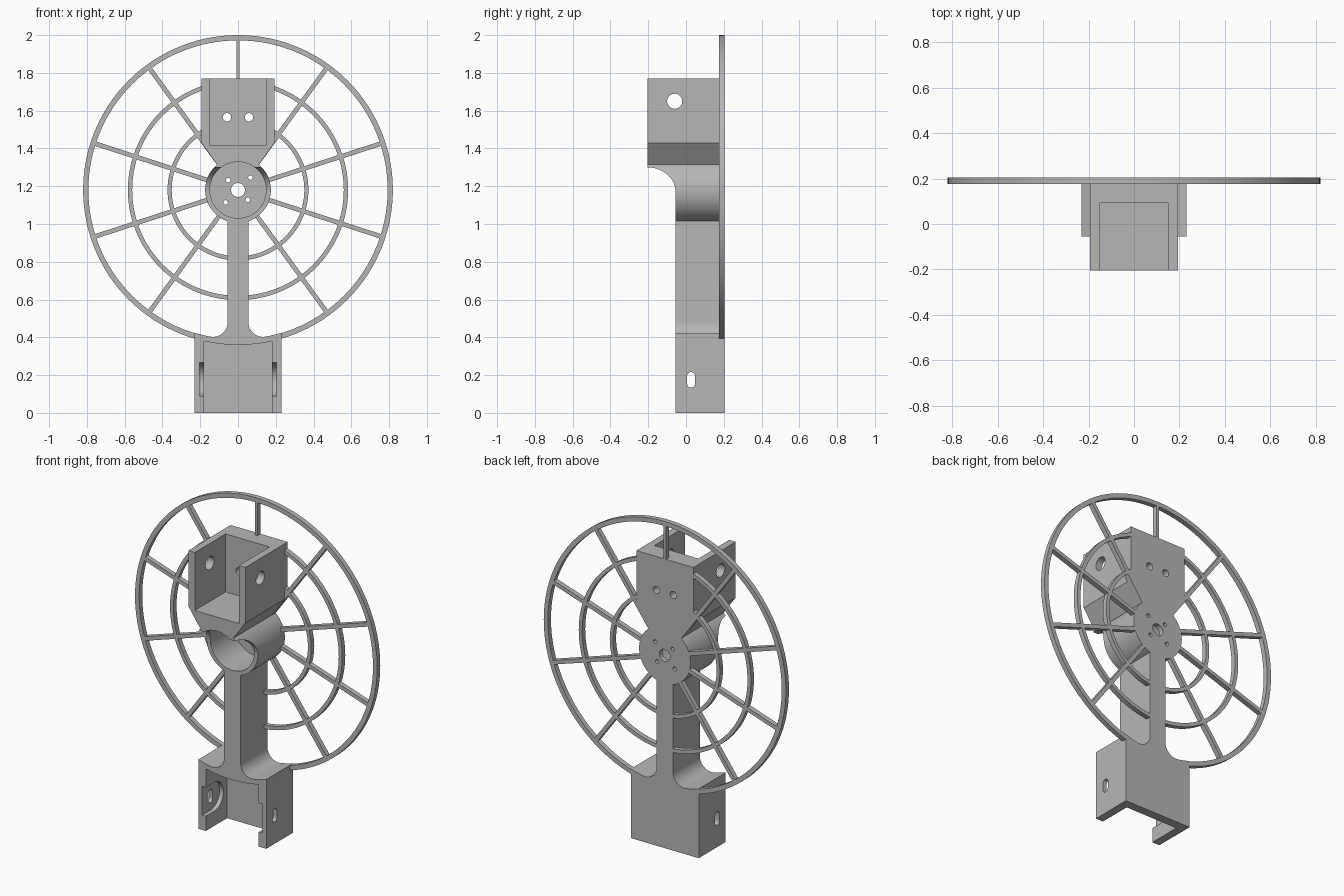
import bpy, bmesh, math
from mathutils import Matrix, Vector

cube = bpy.data.objects.get("Cube")
if cube:
    bpy.data.objects.remove(cube, do_unlink=True)

grey = bpy.data.materials.new("plain_grey")
grey.use_nodes = True
colour = (0.47, 0.47, 0.47, 1)
grey.diffuse_color = colour
grey.node_tree.nodes["Principled BSDF"].inputs["Base Color"].default_value = colour

HUB_Z = 1.18                 # wheel centre height
FRONT, BACK = -0.205, 0.205  # overall depth
MID = -0.055                 # front of stem and base
RIM_Y = 0.175                # front of wheel lattice


def make(name, bm):
    bmesh.ops.recalc_face_normals(bm, faces=bm.faces)
    mesh = bpy.data.meshes.new(name)
    bm.to_mesh(mesh)
    bm.free()
    mesh.materials.append(grey)
    ob = bpy.data.objects.new(name, mesh)
    bpy.context.collection.objects.link(ob)
    return ob


def prism(name, pts, lo, hi, axis="y"):
    """Extrude a 2D outline along y (points are x, z) or x (points are y, z)."""
    bm = bmesh.new()
    place = (lambda p, d: (p[0], d, p[1])) if axis == "y" else (lambda p, d: (d, p[0], p[1]))
    face = bm.faces.new([bm.verts.new(place(p, lo)) for p in pts])
    new = bmesh.ops.extrude_face_region(bm, geom=[face])["geom"]
    move = Vector(place((0, 0), hi - lo))
    bmesh.ops.translate(bm, verts=[g for g in new if isinstance(g, bmesh.types.BMVert)], vec=move)
    return make(name, bm)


def arc(cx, cz, rx, a0, a1, n, rz=None):
    rz = rx if rz is None else rz
    angles = [math.radians(a0 + (a1 - a0) * i / n) for i in range(n + 1)]
    return [(cx + rx * math.cos(a), cz + rz * math.sin(a)) for a in angles]


def circle(cx, cz, r, n=48):
    return arc(cx, cz, r, 0, 360, n)[:-1]


def rect(u0, v0, u1, v1):
    return [(u0, v0), (u1, v0), (u1, v1), (u0, v1)]


def select_only(ob):
    bpy.ops.object.select_all(action="DESELECT")
    ob.select_set(True)
    bpy.context.view_layer.objects.active = ob


def cut(ob, cutters):
    select_only(ob)
    for c in cutters:
        mod = ob.modifiers.new("cut", "BOOLEAN")
        mod.operation, mod.solver, mod.object = "DIFFERENCE", "EXACT", c
        bpy.ops.object.modifier_apply(modifier=mod.name)


def ring(name, outer, width):
    bm = bmesh.new()
    corners = [(outer - width, RIM_Y), (outer, RIM_Y), (outer, BACK), (outer - width, BACK)]
    vs = [bm.verts.new((x, y, HUB_Z)) for x, y in corners]
    edges = [bm.edges.new((vs[i], vs[(i + 1) % 4])) for i in range(4)]
    bmesh.ops.spin(bm, geom=vs + edges, cent=(0, 0, HUB_Z), axis=(0, 1, 0),
                   angle=math.tau, steps=120, use_merge=True)
    bmesh.ops.remove_doubles(bm, verts=bm.verts, dist=0.0001)
    return make(name, bm)


# Wheel lattice: three rings and the spokes
rings = [ring("outer_ring", 0.82, 0.028), ring("middle_ring", 0.583, 0.023),
         ring("inner_ring", 0.373, 0.022)]
parts = list(rings)
for k in range(10):
    if k == 5:
        continue             # the stem takes the lowest spoke's place
    half = 0.008 if k == 0 else 0.012
    spoke = prism(f"spoke_{k}", rect(-half, 0.16, half, 0.805), RIM_Y, BACK)
    spoke.data.transform(Matrix.Translation((0, 0, HUB_Z)) @ Matrix.Rotation(k * math.tau / 10, 4, "Y"))
    parts.append(spoke)

# Main bodies
hub = prism("hub_cup", circle(0, HUB_Z, 0.174, 72), FRONT, BACK)
bracket = prism("top_bracket", [(-0.193, 1.77), (-0.193, 1.43), (-0.11, 1.312),
                                (0.11, 1.312), (0.193, 1.43), (0.193, 1.77)], FRONT, BACK)

# Base block and stem in one outline, blended by fillets
RIM_IN, FIL, STEM = 0.79, 0.078, 0.055
fx = STEM + FIL
tilt = math.degrees(math.asin(fx / (RIM_IN - FIL)))
fz = HUB_Z - (RIM_IN - FIL) * math.cos(math.radians(tilt))
edge = math.degrees(math.asin(0.23 / RIM_IN))
side = [(0.23, 0)] + arc(0, HUB_Z, RIM_IN, edge - 90, tilt - 90, 5)
side += arc(fx, fz, FIL, tilt - 90, -180, 12)[1:] + [(STEM, 1.02)]
base = prism("stem_and_base", side + [(-x, z) for x, z in reversed(side)], MID, BACK)

# Cutters for the hub and bracket
bore = prism("bore", circle(0, HUB_Z, 0.149, 72), -0.3, RIM_Y)
relief = prism("front_relief", [(-0.3, 0.9), (MID, 0.9)]
               + arc(FRONT, 1.17, 0.15, 0, 90, 16, 0.13) + [(-0.3, 1.3)], -0.4, 0.4, "x")
shaft = prism("shaft_hole", circle(0, HUB_Z, 0.037, 32), 0.1, 0.3)
screws = [prism("screw_hole", circle(s * d, HUB_Z + t * d, 0.012, 20), 0.1, 0.3)
          for s, t, d in ((1, 1, 0.066), (-1, -1, 0.066), (1, -1, 0.052), (-1, 1, 0.052))]
pocket = prism("bracket_pocket", rect(-0.149, 1.415, 0.149, 1.9), -0.3, 0.093)
bolts = [prism("bolt_hole", circle(s * 0.058, 1.565, 0.022, 24), 0, 0.3) for s in (1, -1)]
pivot = prism("pivot_hole", circle(-0.06, 1.65, 0.04, 32), -0.3, 0.3, "x")

# Cutters for the base
roof = arc(0, HUB_Z, 0.82, -90 + 12.6, -90 - 12.6, 12)
socket = prism("base_pocket", [(-0.179, -0.1), (0.179, -0.1)] + roof, -0.2, 0.15)
recess = prism("washer_recess", [(-0.2, 0.09)] + arc(0.027, 0.178, 0.088, -90, 90, 24)
               + [(-0.2, 0.266)], -0.205, 0.205, "x")
slot = prism("slot_hole", arc(0.027, 0.195, 0.021, 0, 180, 12)
             + arc(0.027, 0.155, 0.021, 180, 360, 12), -0.3, 0.3, "x")

cut(hub, [bore, relief, shaft] + screws)
cut(bracket, [bore, relief, pocket, pivot] + bolts)
cut(base, [socket, recess, slot])
cut(rings[2], bolts)

for c in [bore, relief, shaft, pocket, pivot, socket, recess, slot] + screws + bolts:
    bpy.data.objects.remove(c, do_unlink=True)

for ob in parts + [hub, bracket, base]:
    select_only(ob)
    bpy.ops.object.shade_smooth_by_angle(angle=math.radians(30))
